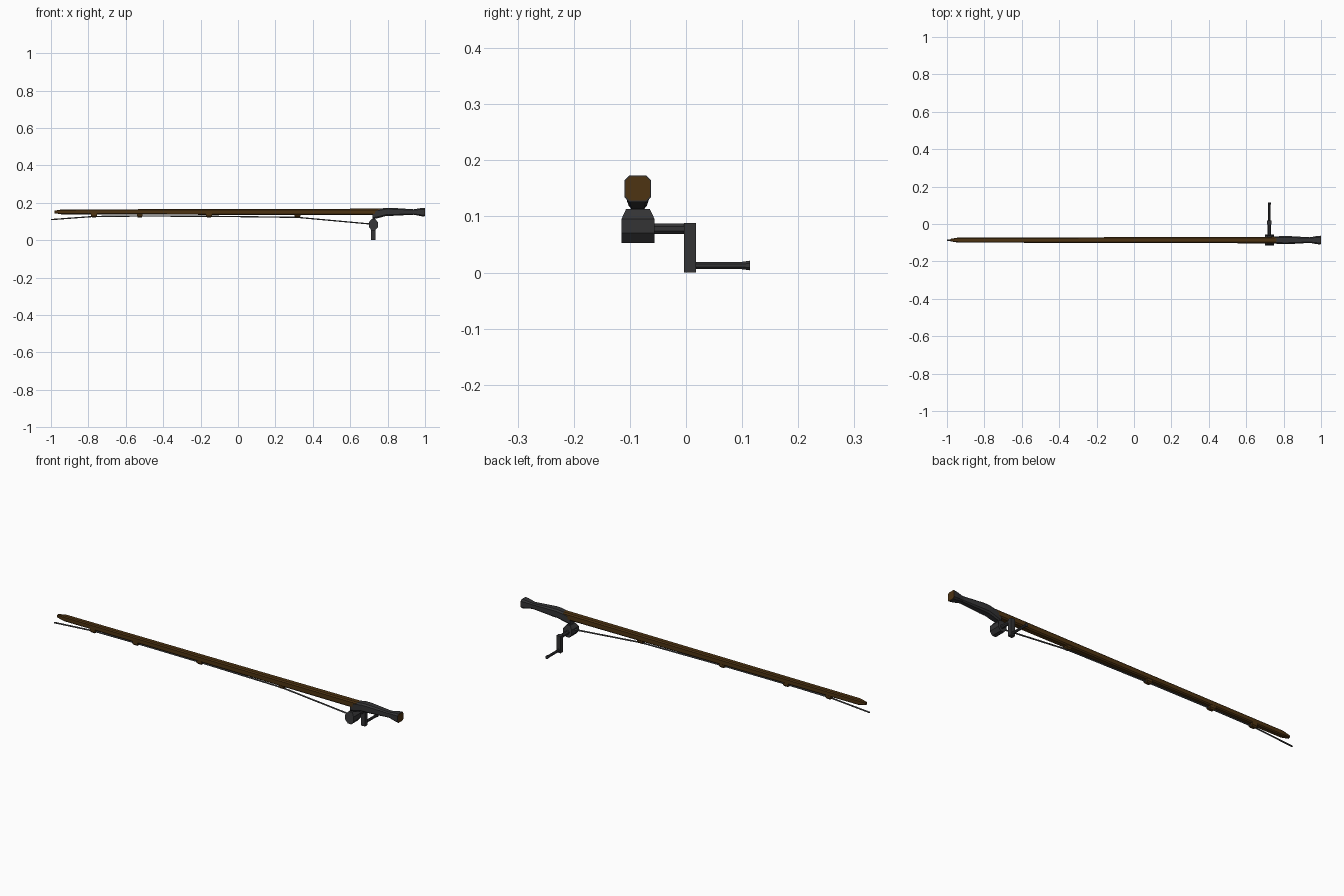
import bpy, bmesh, math
from mathutils import Vector

if "Cube" in bpy.data.objects:
    bpy.data.objects.remove(bpy.data.objects["Cube"])

ROD_Y, ROD_Z = -0.086, 0.151
REEL_X, SHAFT_Z = 0.724, 0.078


def material(name, rgb):
    m = bpy.data.materials.new(name)
    m.diffuse_color = (*rgb, 1)
    m.use_nodes = True
    m.node_tree.nodes["Principled BSDF"].inputs["Base Color"].default_value = m.diffuse_color
    return m


BROWN = material("brown_wood", (0.075, 0.033, 0.006))
DARK = material("dark_grip", (0.034, 0.034, 0.036))
LINE = material("line_grey", (0.08, 0.08, 0.08))


def finish(name, bm, mat):
    bmesh.ops.recalc_face_normals(bm, faces=bm.faces)
    me = bpy.data.meshes.new(name)
    bm.to_mesh(me)
    bm.free()
    ob = bpy.data.objects.new(name, me)
    bpy.context.collection.objects.link(ob)
    me.materials.append(mat)
    return ob


def loft(name, rings, mat):
    """Skin a list of point rings and cap both ends."""
    bm = bmesh.new()
    loops = [[bm.verts.new(p) for p in r] for r in rings]
    n = len(loops[0])
    for a, b in zip(loops, loops[1:]):
        for i in range(n):
            j = (i + 1) % n
            bm.faces.new((a[i], a[j], b[j], b[i]))
    bm.faces.new(loops[0])
    bm.faces.new(loops[-1])
    return finish(name, bm, mat)


def section(x, hy, lo, hi):
    """Chamfered square across the rod at x, from height lo to hi."""
    c, hz, zc = 0.66, (hi - lo) / 2, (hi + lo) / 2
    shape = [(1, c), (c, 1), (-c, 1), (-1, c), (-1, -c), (-c, -1), (c, -1), (1, -c)]
    return [(x, ROD_Y + hy * a, zc + hz * b) for a, b in shape]


def ring_y(y, x, z, r, n=8, rz=None):
    return [(x + r * math.cos(math.tau * (i + .5) / n), y,
             z + (rz or r) * math.sin(math.tau * (i + .5) / n)) for i in range(n)]


def box(name, lo, hi, mat):
    (x0, y0, z0), (x1, y1, z1) = lo, hi
    return loft(name, [[(x0, y, z0), (x1, y, z0), (x1, y, z1), (x0, y, z1)]
                       for y in (y0, y1)], mat)


# Wooden rod, slightly tapered with a blunt point
loft("rod", [section(x, h, ROD_Z - h, ROD_Z + h) for x, h in
             ((-0.98, 0.007), (-0.94, 0.0135), (0.0, 0.0155), (0.78, 0.0175))], BROWN)

# Grip: starts low around the reel mount, swells, narrows, flares
loft("grip", [section(*s) for s in (
    (0.718, 0.0160, 0.112, 0.152), (0.745, 0.0185, 0.117, 0.166),
    (0.79, 0.0215, 0.129, 0.173), (0.82, 0.0220, 0.130, 0.173),
    (0.94, 0.0150, 0.136, 0.165), (0.98, 0.0220, 0.128, 0.172),
    (0.998, 0.0235, 0.126, 0.173))], DARK)
loft("grip_end_cap", [section(x, 0.0215, 0.128, 0.171) for x in (0.985, 1.0)], BROWN)

# Line guides under the rod
for x in (-0.77, -0.525, -0.155, 0.318):
    rings = [[(x + sx * hx, ROD_Y + sy * hy, z)
              for sx, sy in ((-1, -1), (1, -1), (1, 1), (-1, 1))]
             for z, hx, hy in ((0.121, 0.010, 0.008), (0.128, 0.015, 0.014),
                               (0.142, 0.015, 0.014))]
    loft("line_guide", rings, BROWN)

# Reel drum, its top edge pinched in under the grip
reel = loft("reel", [ring_y(y, REEL_X, 0.083, 0.0265, rz=0.0325)
                     for y in (-0.115, -0.056)], DARK)
for v in reel.data.vertices:
    if v.co.z > 0.105:
        v.co.y = ROD_Y + (v.co.y - ROD_Y) * 0.72

# Shaft, crank arm and handle
loft("crank_shaft", [ring_y(y, REEL_X, SHAFT_Z, 0.0100) for y in (-0.06, 0.0)], DARK)
box("crank_arm", (REEL_X - 0.012, -0.004, 0.0), (REEL_X + 0.012, 0.018, 0.088), DARK)
loft("crank_handle", [ring_y(y, REEL_X, 0.0125, r) for y, r in
                      ((0.015, 0.007), (0.099, 0.007), (0.114, 0.0093))], DARK)

# Fishing line through the guides
path = [(-1.0, 0.110), (-0.77, 0.127), (-0.525, 0.129), (-0.155, 0.128),
        (0.318, 0.122), (0.715, 0.086)]
r = 0.0038
loft("line", [[(x, ROD_Y + r * math.cos(math.tau * i / 6), z + r * math.sin(math.tau * i / 6))
               for i in range(6)] for x, z in path], LINE)
